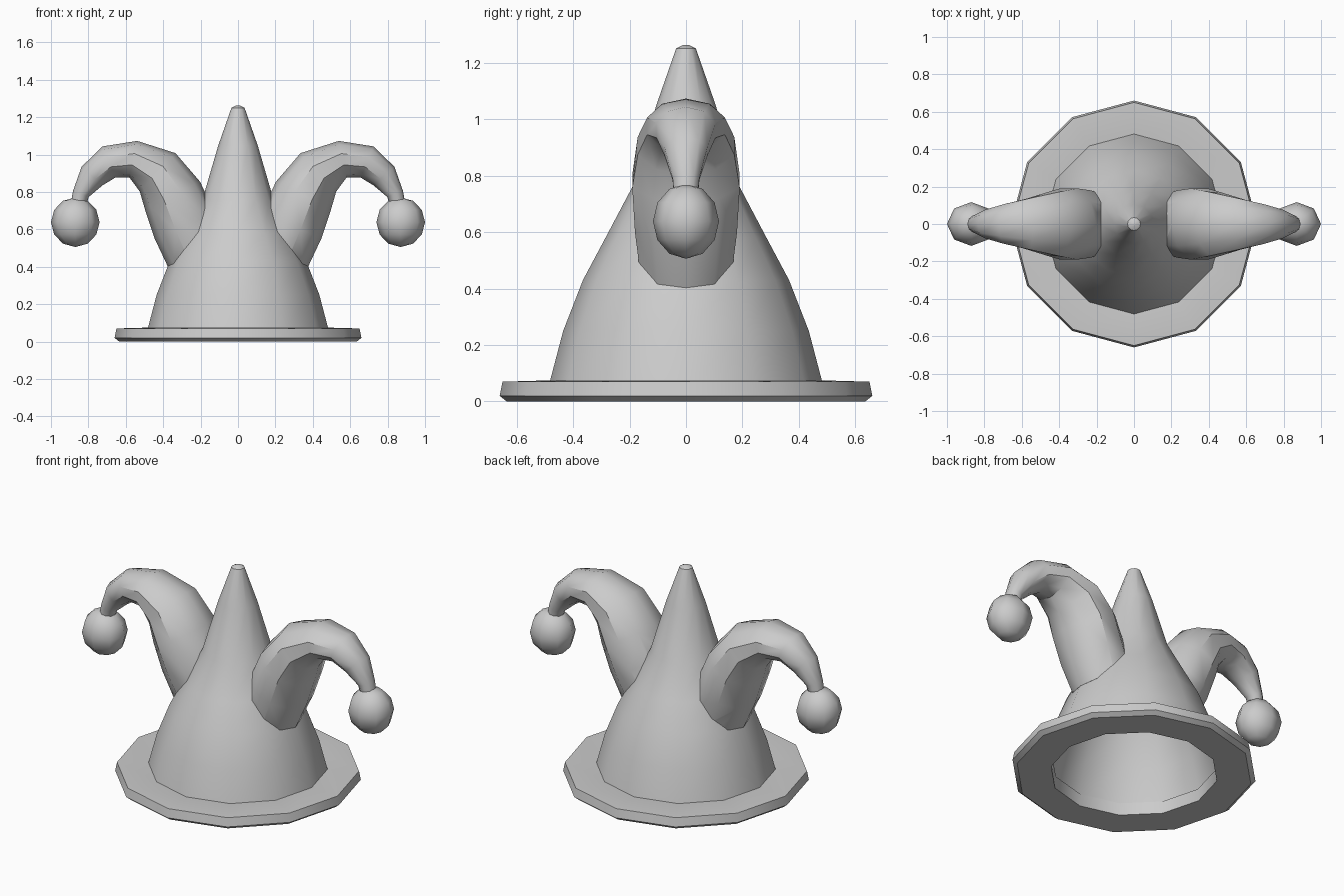
import bpy, bmesh, math
from mathutils import Vector

cube = bpy.data.objects.get("Cube")
if cube:
    bpy.data.objects.remove(cube, do_unlink=True)

# Single felt colour
felt = bpy.data.materials.new("light_grey_felt")
felt.use_nodes = True
colour = (0.6, 0.6, 0.6, 1)
felt.diffuse_color = colour
bsdf = felt.node_tree.nodes["Principled BSDF"]
bsdf.inputs["Base Color"].default_value = colour
bsdf.inputs["Roughness"].default_value = 0.8


def skin(name, rings, closed=False):
    """Join rings of points into a tube, capped or closed on itself."""
    bm = bmesh.new()
    loops = [[bm.verts.new(p) for p in ring] for ring in rings]
    count = len(loops[0])
    pairs = list(zip(loops, loops[1:]))
    if closed:
        pairs.append((loops[-1], loops[0]))
    else:
        bm.faces.new(loops[0])
        bm.faces.new(loops[-1])
    for a, b in pairs:
        for i in range(count):
            j = (i + 1) % count
            bm.faces.new((a[i], a[j], b[j], b[i]))
    bmesh.ops.recalc_face_normals(bm, faces=bm.faces)
    return finish(name, bm)


def finish(name, bm):
    mesh = bpy.data.meshes.new(name)
    bm.to_mesh(mesh)
    bm.free()
    mesh.materials.append(felt)
    obj = bpy.data.objects.new(name, mesh)
    bpy.context.collection.objects.link(obj)
    return obj


def select(obj):
    bpy.ops.object.select_all(action='DESELECT')
    obj.select_set(True)
    bpy.context.view_layer.objects.active = obj


def smooth(obj, angle):
    select(obj)
    bpy.ops.object.shade_smooth_by_angle(angle=math.radians(angle))


def lathe(name, profile, closed=False, sides=12):
    turns = [math.tau * i / sides for i in range(sides)]
    rings = [[(r * math.cos(t), r * math.sin(t), z) for t in turns] for r, z in profile]
    return skin(name, rings, closed)


# Brim: flat ring with a chamfered lower edge
brim = lathe("brim", [(0.45, 0), (0.635, 0), (0.66, 0.02), (0.65, 0.07),
                      (0.47, 0.075), (0.445, 0.07)], closed=True)
smooth(brim, 30)

# Crown: hollow cone, outer wall up to the tip and inner wall back down
outer = [(0.485, 0.06), (0.435, 0.25), (0.365, 0.43), (0.285, 0.58),
         (0.19, 0.76), (0.105, 1.05), (0.035, 1.25), (0.012, 1.262)]
inner = [(r - 0.03, z) for r, z in outer[:-2]]
bm_profile = list(reversed(inner)) + outer
crown = lathe("crown", bm_profile)
smooth(crown, 35)

# Cutter that keeps the hollow of the crown clear of the horns
cutter = lathe("hollow_cutter", [(r + 0.01, z) for r, z in inner])
cutter.hide_render = True

# Horn stations: x, z, radius in the bending plane, radius across it
stations = [(0.22, 0.47, 0.17, 0.17), (0.285, 0.62, 0.175, 0.19),
            (0.35, 0.78, 0.165, 0.2), (0.43, 0.905, 0.14, 0.18),
            (0.56, 0.975, 0.1, 0.145), (0.69, 0.96, 0.09, 0.11),
            (0.78, 0.885, 0.075, 0.08), (0.84, 0.79, 0.045, 0.05),
            (0.865, 0.68, 0.04, 0.04)]

for side, word in ((1, "left"), (-1, "right")):
    # Drooping horn swept along its bent centre line
    centres = [Vector((side * x, 0, z)) for x, z, _, _ in stations]
    rings = []
    for i, (c, (_, _, flat, wide)) in enumerate(zip(centres, stations)):
        along = centres[min(i + 1, len(centres) - 1)] - centres[max(i - 1, 0)]
        out = along.normalized().cross(Vector((0, 1, 0)))
        rings.append([c + out * flat * math.cos(t) + Vector((0, wide * math.sin(t), 0))
                      for t in (math.tau * k / 10 for k in range(10))])
    horn = skin(word + "_horn", rings)
    cut = horn.modifiers.new("clear_hollow", 'BOOLEAN')
    cut.operation = 'DIFFERENCE'
    cut.solver = 'EXACT'
    cut.object = cutter
    select(horn)
    bpy.ops.object.modifier_apply(modifier=cut.name)
    smooth(horn, 40)

    # Faceted bell hanging from the horn tip
    bm = bmesh.new()
    bmesh.ops.create_uvsphere(bm, u_segments=8, v_segments=6, radius=0.13)
    bmesh.ops.scale(bm, verts=bm.verts, vec=(1, 0.9, 1.02))
    bmesh.ops.translate(bm, verts=bm.verts, vec=(side * 0.87, 0, 0.638))
    bell = finish(word + "_bell", bm)
    smooth(bell, 50)

bpy.data.objects.remove(cutter, do_unlink=True)
